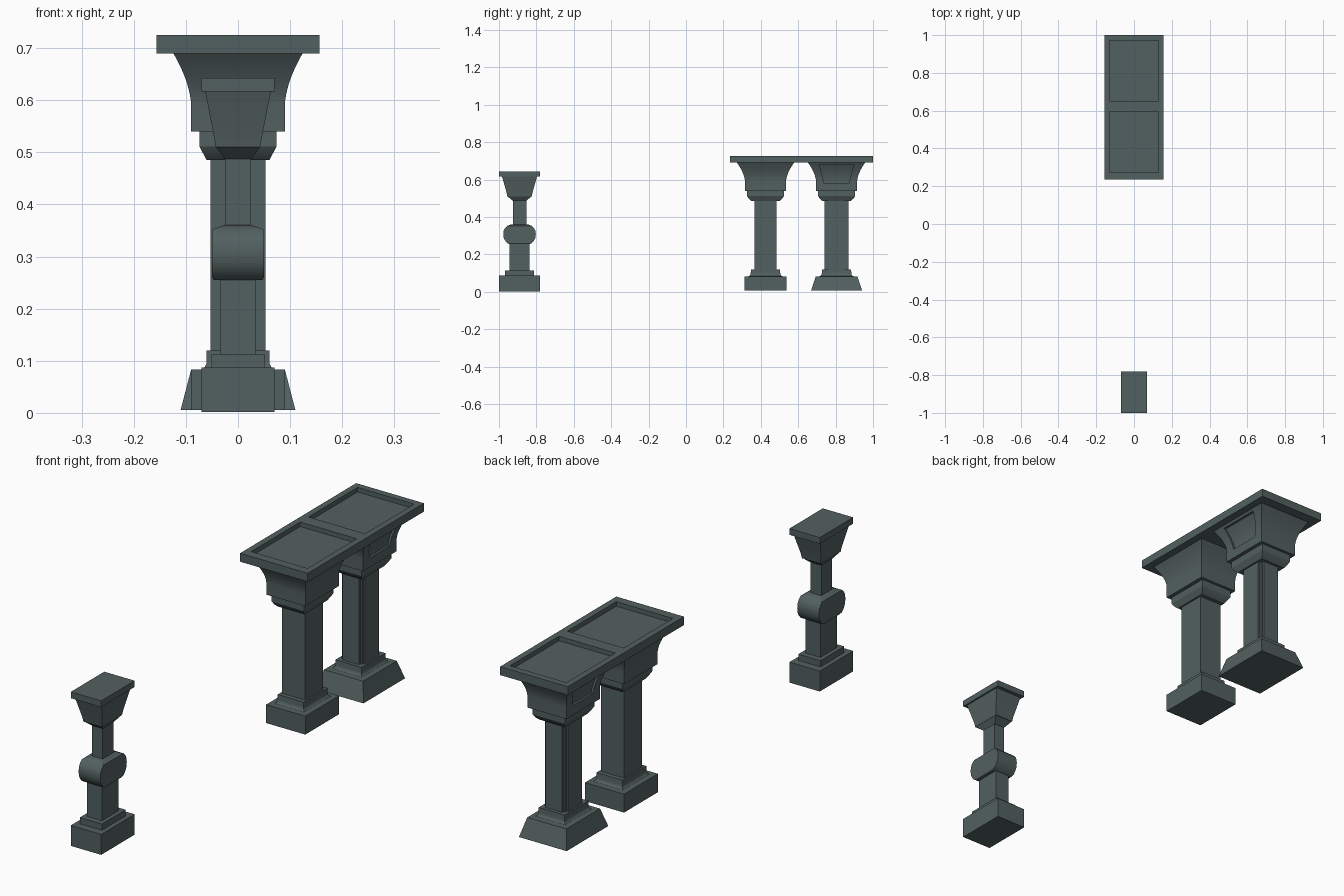
import bpy, bmesh, math

if "Cube" in bpy.data.objects:
    bpy.data.objects.remove(bpy.data.objects["Cube"])

stone = bpy.data.materials.new("grey green stone")
stone.diffuse_color = (0.085, 0.118, 0.115, 1)
stone.use_nodes = True
stone.node_tree.nodes["Principled BSDF"].inputs["Base Color"].default_value = stone.diffuse_color

RECT = [(-1, -1), (1, -1), (1, 1), (-1, 1)]
# square with notched corners
a, b = 0.72, 0.86
NOTCH = [(-a, -1), (a, -1), (a, -b), (b, -b), (b, -a), (1, -a),
         (1, a), (b, a), (b, b), (a, b), (a, 1), (-a, 1),
         (-a, b), (-b, b), (-b, a), (-1, a), (-1, -a), (-b, -a), (-b, -b), (-a, -b)]


def skin(name, rings, helper=False):
    """Closed solid through a stack of rings."""
    bm = bmesh.new()
    rows = [[bm.verts.new(p) for p in ring] for ring in rings]
    n = len(rows[0])
    bm.faces.new(rows[0][::-1])
    bm.faces.new(rows[-1])
    for r, s in zip(rows, rows[1:]):
        for i in range(n):
            j = (i + 1) % n
            bm.faces.new((r[i], r[j], s[j], s[i]))
    bmesh.ops.recalc_face_normals(bm, faces=bm.faces)
    me = bpy.data.meshes.new(name)
    bm.to_mesh(me)
    bm.free()
    ob = bpy.data.objects.new(name, me)
    bpy.context.collection.objects.link(ob)
    me.materials.append(stone)
    if helper:
        ob.hide_render = True
        ob.hide_viewport = True
        ob.display_type = 'WIRE'
    else:
        bpy.ops.object.select_all(action='DESELECT')
        ob.select_set(True)
        bpy.context.view_layer.objects.active = ob
        bpy.ops.object.shade_smooth_by_angle(angle=math.radians(25))
    return ob


def loft(name, y, secs, shape=RECT, helper=False):
    """secs: (half x, half y, z)"""
    return skin(name, [[(sx * hx, y + sy * hy, z) for sx, sy in shape]
                       for hx, hy, z in secs], helper)


def cut(ob, cutter):
    m = ob.modifiers.new("recess", 'BOOLEAN')
    m.operation = 'DIFFERENCE'
    m.solver = 'EXACT'
    m.object = cutter


# flared capital curve
def flare(z):
    t = max(0, (z - 0.59) / 0.10)
    return 0.09 + 0.034 * t ** 1.7


def column(tag, y, base_bottom, shape, shaft_y):
    loft(tag + "_base", y, [(*base_bottom, 0.006), (0.09, 0.111, 0.083)])
    cove = [(0.073 - 0.013 * math.sin(t * math.pi / 8),
             0.092 - 0.013 * math.sin(t * math.pi / 8),
             0.1 - 0.017 * math.cos(t * math.pi / 8)) for t in range(5)]
    loft(tag + "_base_moulding", y, cove + [(0.06, 0.078, 0.12)])
    loft(tag + "_shaft", y, [(0.053, shaft_y, 0.118), (0.053, shaft_y, 0.488)], shape)
    loft(tag + "_neck", y, [(0.06, 0.075, 0.485), (0.067, 0.09, 0.498),
                            (0.074, 0.098, 0.511), (0.074, 0.098, 0.54)])
    zs = [0.54] + [0.59 + 0.01 * i for i in range(11)]
    return loft(tag + "_capital", y,
                [(flare(z), 0.11 + (flare(z) - 0.09) * 1.25, z) for z in zs])


# two tall columns
column("square_column", 0.425, (0.09, 0.111), RECT, 0.059)
cap = column("notched_column", 0.805, (0.11, 0.137), NOTCH, 0.064)

# sunken panels on both sides of the notched column's capital
for side in (1, -1):
    rings = []
    for i in range(12):
        z = 0.58 + 0.1 * i / 11
        w = 0.066 + 0.026 * i / 11
        x = flare(z) - 0.009
        rings.append([(side * x, 0.805 - w, z), (side * 0.2, 0.805 - w, z),
                      (side * 0.2, 0.805 + w, z), (side * x, 0.805 + w, z)])
    cut(cap, skin("panel_cutter", rings, True))

# shared top slab with two trays
slab = loft("top_slab", 0.618, [(0.156, 0.382, 0.69), (0.156, 0.382, 0.725)])
for y in (0.434, 0.811):
    cut(slab, loft("tray_cutter", y, [(0.13, 0.161, 0.706), (0.13, 0.161, 0.75)], helper=True))

# short baluster
Y = -0.89
loft("baluster_base", Y, [(0.07, 0.11, 0.002), (0.07, 0.11, 0.087)])
loft("baluster_step", Y, [(0.051, 0.078, 0.086), (0.051, 0.078, 0.113)])
loft("baluster_lower_shaft", Y, [(0.034, 0.054, 0.112), (0.034, 0.054, 0.257)])
loft("baluster_barrel", Y, [(0.047, 0.054, 0.255), (0.05, 0.066, 0.261), (0.05, 0.078, 0.275),
                            (0.05, 0.085, 0.29), (0.05, 0.087, 0.308), (0.05, 0.085, 0.326),
                            (0.05, 0.078, 0.34), (0.049, 0.066, 0.352), (0.025, 0.045, 0.361)])
loft("baluster_upper_shaft", Y, [(0.025, 0.036, 0.358), (0.025, 0.036, 0.487),
                                 (0.042, 0.064, 0.51)])
loft("baluster_capital", Y, [(0.043, 0.066, 0.51), (0.046, 0.069, 0.53), (0.063, 0.094, 0.617)])
loft("baluster_cap_plate", Y, [(0.07, 0.11, 0.617), (0.07, 0.11, 0.643)])
